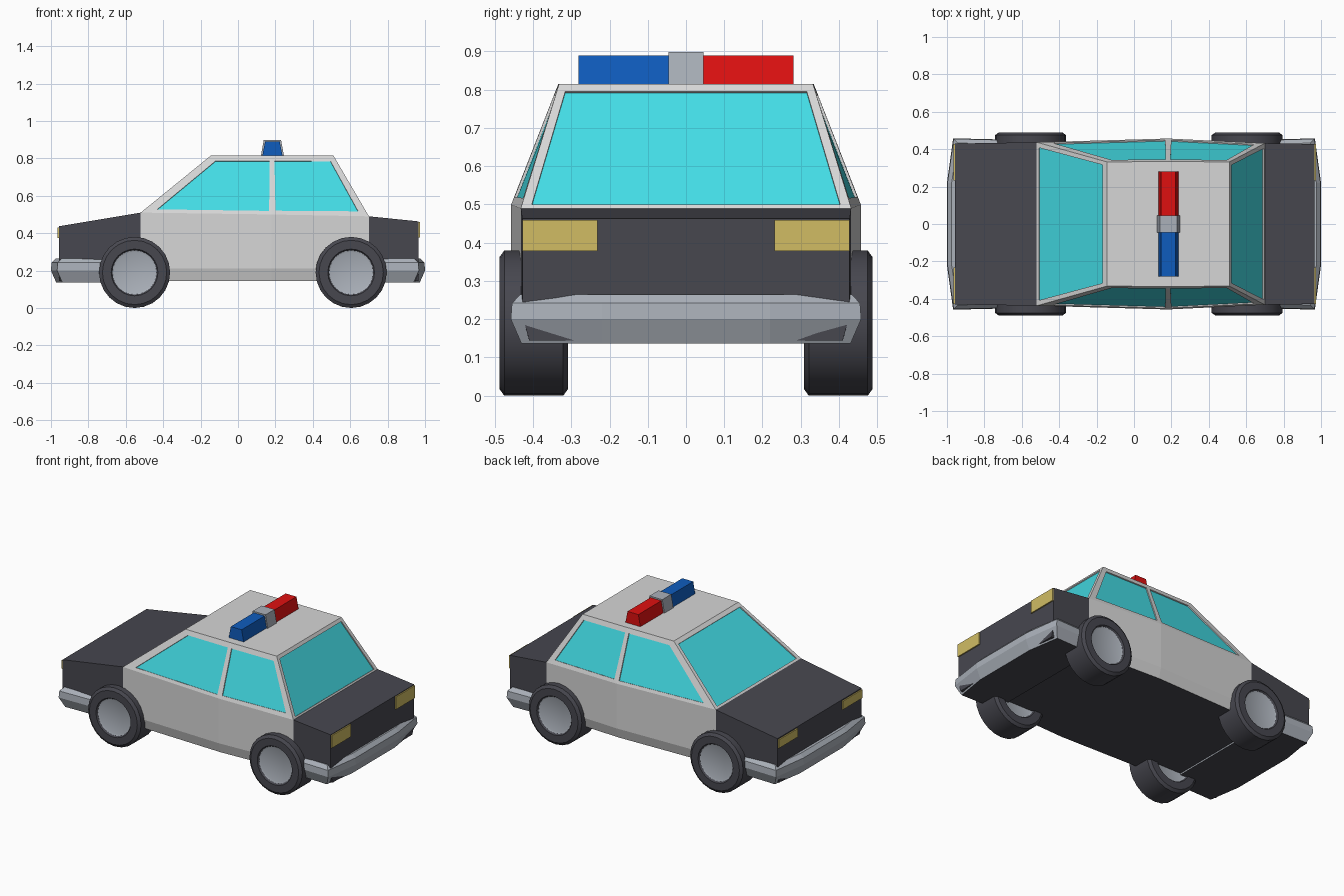
import bpy, bmesh, math
from mathutils import Vector

if "Cube" in bpy.data.objects:
    bpy.data.objects.remove(bpy.data.objects["Cube"])


def material(name, srgb):
    m = bpy.data.materials.new(name)
    m.diffuse_color = [((c / 255 + 0.055) / 1.055) ** 2.4 for c in srgb] + [1]
    m.use_nodes = True
    m.node_tree.nodes["Principled BSDF"].inputs["Base Color"].default_value = m.diffuse_color
    return m


CHARCOAL = material("charcoal", (71, 71, 79))
WHITE = material("off white", (214, 214, 214))
GLASS = material("cyan glass", (67, 220, 229))
METAL = material("grey metal", (171, 177, 186))
YELLOW = material("lamp yellow", (209, 188, 100))
BLUE = material("beacon blue", (15, 92, 190))
RED = material("beacon red", (223, 16, 16))


def finish(name, bm, mats, rule=None):
    """Turn a bmesh into an object; rule(face) gives the material slot."""
    bmesh.ops.remove_doubles(bm, verts=bm.verts, dist=0.0005)
    bmesh.ops.recalc_face_normals(bm, faces=bm.faces)
    bm.normal_update()
    if rule:
        for f in bm.faces:
            f.material_index = int(rule(f))
    me = bpy.data.meshes.new(name)
    bm.to_mesh(me)
    bm.free()
    for m in mats:
        me.materials.append(m)
    ob = bpy.data.objects.new(name, me)
    bpy.context.collection.objects.link(ob)
    return ob


def loft(bm, rings, close=False):
    """Skin a list of closed point rings; cap the ends unless closed."""
    vs = [[bm.verts.new(p) for p in r] for r in rings]
    n = len(vs[0])
    for a, b in zip(vs, vs[1:]):
        for i in range(n):
            bm.faces.new((a[i], a[(i + 1) % n], b[(i + 1) % n], b[i]))
    bm.faces.new(vs[0])
    bm.faces.new(vs[-1])


def block(name, mat, x, y, z, taper=0.0):
    """Box from ranges, narrowing in x towards the top by taper."""
    bm = bmesh.new()
    loft(bm, [[(x[0] + t, y[0], h), (x[1] - t, y[0], h),
               (x[1] - t, y[1], h), (x[0] + t, y[1], h)]
              for h, t in ((z[0], 0), (z[1], taper))])
    return finish(name, bm, [mat])


# Lower body: cross-sections along x (x, half width, top height)
bm = bmesh.new()
rings = []
for x, w, top in ((-0.958, 0.43, 0.437), (-0.52, 0.437, 0.51), (0.18, 0.457, 0.50),
                  (0.70, 0.432, 0.49), (0.965, 0.428, 0.463)):
    half = [(w - 0.018, 0.145), (w, 0.21), (w, top)]
    rings.append([(x, y, z) for y, z in half] + [(x, -y, z) for y, z in reversed(half)])
loft(bm, rings)
finish("lower_body", bm, [CHARCOAL, WHITE],
       lambda f: -0.5 < f.calc_center_median().x < 0.69 and f.normal.z > -0.9)

# Cabin: framed panels with slightly recessed glass
bm = bmesh.new()
panes = []
centre = Vector((0.1, 0, 0.6))


def panel(corners, uvs):
    a, b, c, d = [Vector(p) for p in corners]
    n = (c - a).cross(d - b).normalized()
    if n.dot(centre - (a + b + c + d) / 4) < 0:
        n = -n
    inner = [a.lerp(b, u).lerp(d.lerp(c, u), v) for u, v in uvs]
    # correct u along the row actually used by each corner
    loops = [[a, b, c, d], inner, [p + n * 0.007 for p in inner]]
    vs = [[bm.verts.new(p) for p in r] for r in loops]
    for r, s in zip(vs, vs[1:]):
        for i in range(4):
            j = (i + 1) % 4
            bm.faces.new((r[i], r[j], s[j], s[i]))
    bm.faces.new(vs[2]).material_index = 1


base = [(-0.52, 0.437, 0.51), (0.18, 0.457, 0.50), (0.70, 0.432, 0.49)]
roof = [(-0.145, 0.332, 0.815), (0.18, 0.334, 0.815), (0.51, 0.332, 0.815)]


def flip(p):
    return (p[0], -p[1], p[2])


side_uv = [[(0.097, 0.06), (0.98, 0.06), (0.97, 0.905), (0.168, 0.905)],
           [(0.04, 0.065), (0.916, 0.08), (0.905, 0.905), (0.043, 0.905)]]
for side in (lambda p: p, flip):
    for i in range(2):
        panel([side(p) for p in (base[i], base[i + 1], roof[i + 1], roof[i])], side_uv[i])
screen_uv = [(0.03, 0.03), (0.97, 0.03), (0.967, 0.94), (0.033, 0.94)]
for i in (0, 2):
    panel([base[i], flip(base[i]), flip(roof[i]), roof[i]], screen_uv)
for row in (base, roof):
    bm.faces.new([bm.verts.new(p) for p in row + [flip(p) for p in reversed(row)]])
finish("cabin", bm, [WHITE, GLASS])

# Bumpers: wrap-around bars with a bevelled section
for name, s, start in (("left_bumper", -1, 0.62), ("right_bumper", 1, 0.68)):
    bm = bmesh.new()
    rings = []
    for inset, z in ((0.028, 0.136), (0.0, 0.20), (0.003, 0.242), (0.025, 0.265)):
        half = [(start, 0.45 - inset), (0.967 - inset, 0.458 - inset), (1.0 - inset, 0.22)]
        rings.append([(s * x, y, z) for x, y in half]
                     + [(s * x, -y, z) for x, y in reversed(half)])
    loft(bm, rings)
    finish(name, bm, [METAL, CHARCOAL], lambda f: f.normal.z < -0.9)

# Wheels: lathed tyre with a recessed hub on both faces
PROFILE = [(0.076, 0.108), (0.08, 0.118), (0.09, 0.125), (0.09, 0.172), (0.077, 0.19)]
SIDES = 24
for wx, end in ((-0.553, "left"), (0.605, "right")):
    for wy, side in ((-0.398, "front"), (0.398, "back")):
        bm = bmesh.new()
        section = PROFILE + [(-y, r) for y, r in reversed(PROFILE)]
        loft(bm, [[(wx + r * math.sin(k * math.tau / SIDES), wy + y,
                    0.19 + r * math.cos(k * math.tau / SIDES)) for k in range(SIDES)]
                  for y, r in section])
        ob = finish(f"{end}_{side}_wheel", bm, [CHARCOAL, METAL],
                    lambda f: max(math.hypot(v.co.x - wx, v.co.z - 0.19)
                                  for v in f.verts) < 0.12)
        bpy.ops.object.select_all(action='DESELECT')
        bpy.context.view_layer.objects.active = ob
        ob.select_set(True)
        bpy.ops.object.shade_smooth_by_angle(angle=math.radians(30))

# Lamps: thin plates at both ends
for s, side in ((-1, "front"), (1, "back")):
    y = sorted((s * 0.232, s * 0.427))
    block(f"left_{side}_lamp", YELLOW, (-0.966, -0.957), y, (0.375, 0.43))
    block(f"right_{side}_lamp", YELLOW, (0.964, 0.973), y, (0.378, 0.459))

# Roof beacon bar
block("blue_beacon", BLUE, (0.13, 0.238), (-0.281, -0.04), (0.812, 0.89), 0.015)
block("red_beacon", RED, (0.13, 0.238), (0.04, 0.281), (0.812, 0.89), 0.015)
block("beacon_mount", METAL, (0.122, 0.246), (-0.046, 0.046), (0.812, 0.899), 0.016)
